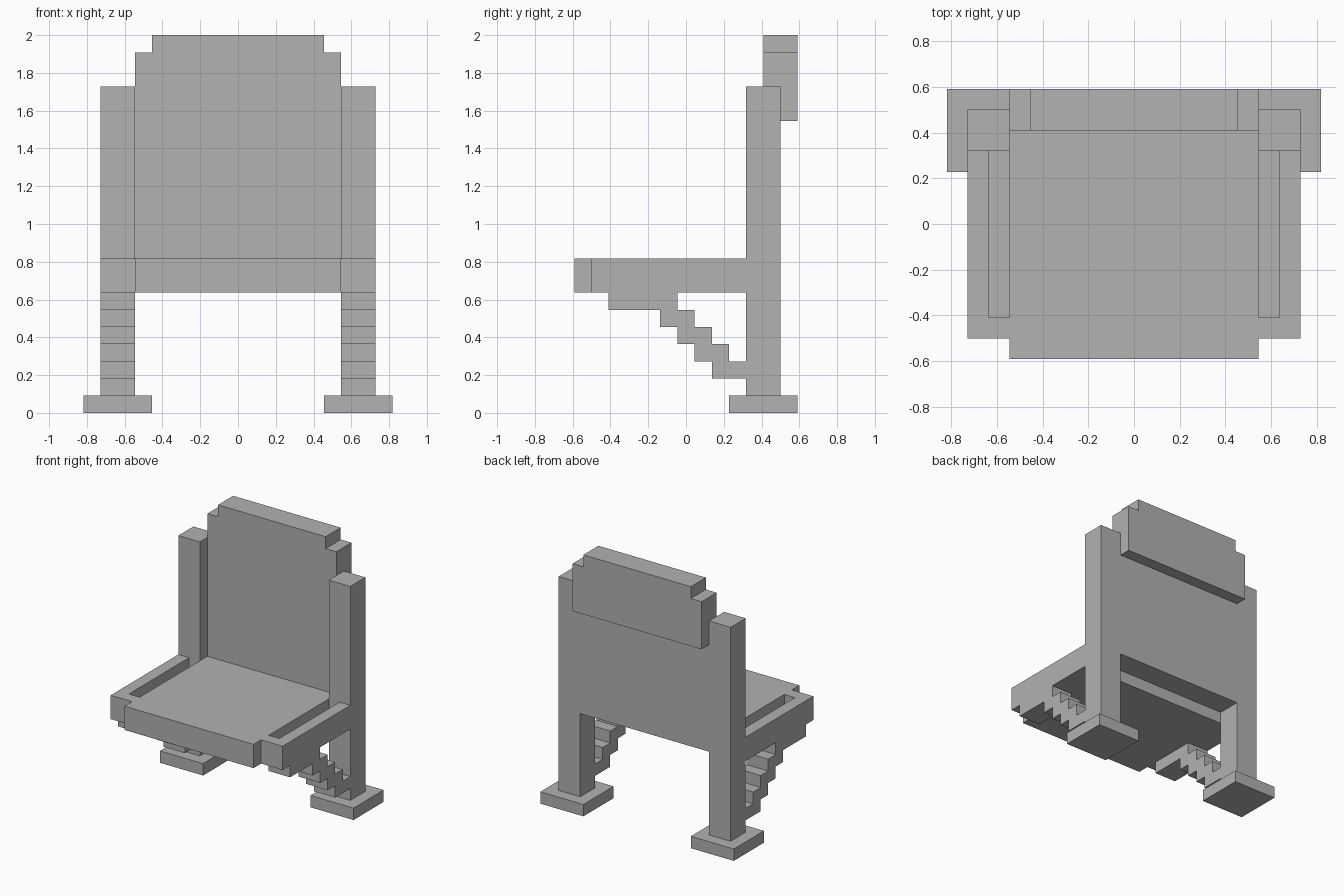
import bpy
import bmesh

U = 1 / 11  # size of one block

cube = bpy.data.objects.get("Cube")
if cube:
    bpy.data.objects.remove(cube, do_unlink=True)

grey = bpy.data.materials.new("plain_grey")
grey.use_nodes = True
colour = (0.445, 0.445, 0.445, 1)
grey.diffuse_color = colour
grey.node_tree.nodes["Principled BSDF"].inputs["Base Color"].default_value = colour


def prism(name, outline, axis, low, high, mirrored=False):
    """Extrude a flat outline, in blocks, along an axis from low to high."""
    def place(a, b, d):
        x, y, z = {"x": (d, a, b), "y": (a, d, b), "z": (a, b, d)}[axis]
        return (x * U, y * U, z * U)

    bm = bmesh.new()
    face = bm.faces.new([bm.verts.new(place(a, b, low)) for a, b in outline])
    side = bmesh.ops.extrude_face_region(bm, geom=[face])
    shift = [q - p for p, q in zip(place(0, 0, low), place(0, 0, high))]
    moved = [v for v in side["geom"] if isinstance(v, bmesh.types.BMVert)]
    bmesh.ops.translate(bm, verts=moved, vec=shift)
    bmesh.ops.recalc_face_normals(bm, faces=bm.faces)
    mesh = bpy.data.meshes.new(name)
    bm.to_mesh(mesh)
    bm.free()
    mesh.materials.append(grey)
    ob = bpy.data.objects.new(name, mesh)
    bpy.context.collection.objects.link(ob)
    if mirrored:
        ob.modifiers.new("other_side", "MIRROR").use_axis[0] = True
    return ob


def box(name, x, y, z, mirrored=False):
    outline = [(x[0], y[0]), (x[1], y[0]), (x[1], y[1]), (x[0], y[1])]
    return prism(name, outline, "z", z[0], z[1], mirrored)


def symmetric(half):
    """Complete an outline from its right half."""
    return half + [(-a, b) for a, b in reversed(half)]


# Feet and tall rear posts
box("foot", (5, 9), (2.5, 6.5), (0, 1), True)
box("post", (6, 8), (3.5, 5.5), (1, 19), True)

# Seat: base plate, raised cushion and side rails with a slot between
prism("seat_base",
      symmetric([(6, -6.5), (6, -5.5), (8, -5.5), (8, 3.5)]), "z", 7, 8)
box("seat_cushion", (-6, 6), (-6.5, 4.5), (8, 9))
prism("seat_rail",
      [(6, -5.5), (8, -5.5), (8, 3.5), (7, 3.5), (7, -4.5), (6, -4.5)],
      "z", 8, 9, True)

# Backrest panel with a thicker stepped headrest
box("back_panel", (-6, 6), (4.5, 5.5), (8, 17))
prism("headrest",
      symmetric([(6, 17), (6, 21), (5, 21), (5, 22)]), "y", 4.5, 6.5)

# Stepped braces running from the posts up to the seat
lower, upper = [(-4.5, 7), (-4.5, 6)], [(-0.5, 7), (-0.5, 6)]
for step in range(4):
    lower += [(step - 1.5, 6 - step), (step - 1.5, 5 - step)]
    upper += [(step + 0.5, 6 - step), (step + 0.5, 5 - step)]
# the last tread meets the post
lower += [(3.5, 2)]
upper[-1] = (3.5, 3)
upper = upper[:2] + [p for s in range(3)
                     for p in ((s + 0.5, 6 - s), (s + 0.5, 5 - s))]
upper += [(2.5, 3), (3.5, 3)]
upper = [p for i, p in enumerate(upper) if p not in upper[:i]]
prism("brace", lower + upper[::-1], "x", 6, 8, True)
